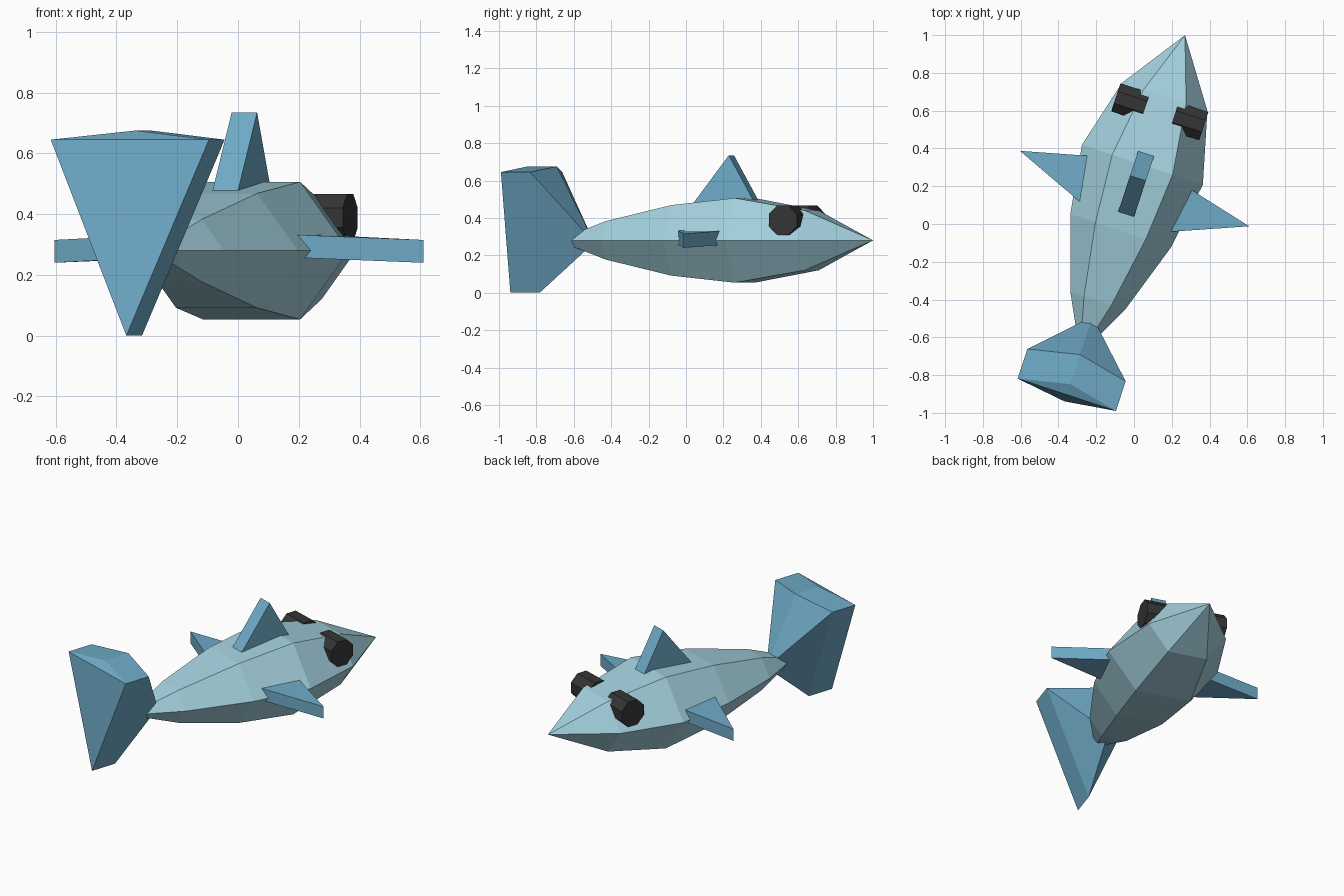
import bpy, bmesh, math
from mathutils import Matrix, Vector

if "Cube" in bpy.data.objects:
    bpy.data.objects.remove(bpy.data.objects["Cube"])

# Local frame: y runs toward the nose, x to the side; the fish is turned about z
HEADING = Matrix.Translation((-0.053, 0.0175, 0)) @ Matrix.Rotation(-math.radians(18.2), 4, 'Z')
MID_Z = 0.28


def material(name, rgb):
    m = bpy.data.materials.new(name)
    m.diffuse_color = (*rgb, 1)
    m.use_nodes = True
    m.node_tree.nodes["Principled BSDF"].inputs["Base Color"].default_value = m.diffuse_color
    return m


BODY = material("pale_blue", (0.37, 0.64, 0.73))
FIN = material("fin_blue", (0.16, 0.41, 0.58))
EYE = material("dark_grey", (0.035, 0.035, 0.035))


def make(name, verts, faces, mat):
    bm = bmesh.new()
    vs = [bm.verts.new(HEADING @ Vector(v)) for v in verts]
    for f in faces:
        bm.faces.new([vs[i] for i in f])
    bmesh.ops.recalc_face_normals(bm, faces=bm.faces[:])
    mesh = bpy.data.meshes.new(name)
    bm.to_mesh(mesh)
    bm.free()
    mesh.materials.append(mat)
    ob = bpy.data.objects.new(name, mesh)
    bpy.context.collection.objects.link(ob)
    return ob


def prism(name, outline, offset, mat):
    """Solid made by sweeping a closed outline along an offset."""
    n = len(outline)
    off = Vector(offset)
    verts = [Vector(p) for p in outline] + [Vector(p) + off for p in outline]
    faces = [list(range(n)), list(range(n, 2 * n))]
    faces += [(i, (i + 1) % n, n + (i + 1) % n, n + i) for i in range(n)]
    return make(name, verts, faces, mat)


# Body: six-sided rings (position, half width) closed by points at both ends
rings = [(-0.445, 0.153), (-0.055, 0.281), (0.312, 0.337), (0.69, 0.238)]
verts = [(0, -0.744, MID_Z)]
for y, w in rings:
    for k in range(6):
        a = k * math.pi / 3
        verts.append((w * math.cos(a), y, MID_Z + 0.775 * w * math.sin(a)))
verts.append((0, 1.034, MID_Z))
last = len(verts) - 1
faces = []
for k in range(6):
    j = (k + 1) % 6
    faces.append((0, 1 + k, 1 + j))
    for r in range(len(rings) - 1):
        b = 1 + 6 * r
        faces.append((b + k, b + j, b + 6 + j, b + 6 + k))
    faces.append((last - 6 + k, last - 6 + j, last))
make("body", verts, faces, BODY)

# Dorsal fin
prism("dorsal_fin", [(-0.044, 0.030, 0.47), (-0.044, 0.385, 0.475), (-0.044, 0.237, 0.735)],
      (0.088, 0, 0), FIN)

# Side fins and eyes, mirrored
for s, side in ((1, "right"), (-1, "left")):
    prism("side_fin_" + side,
          [(s * 0.639, 0.179, 0.24), (s * 0.2, 0.289, 0.259), (s * 0.2, 0.0, 0.259)],
          (0, 0, 0.075), FIN)
    eye = [(s * 0.08, 0.607 + 0.085 * math.cos(a), 0.388 + 0.085 * math.sin(a))
           for a in [(k + 0.5) * math.pi / 4 for k in range(8)]]
    prism("eye_" + side, eye, (s * 0.165, 0, 0), EYE)

# Tail fin: bent top, pointed foot, front drawn forward to a neck inside the body
back = (0, -0.165, 0)
front = [(-0.274, -0.805, 0.645), (0, -0.746, 0.675), (0.274, -0.805, 0.645), (0, -0.842, 0)]
rear = [tuple(Vector(p) + Vector(back)) for p in front]
make("tail_fin", front + rear + [(0, -0.535, 0.268)],
     [(i, (i + 1) % 4, 4 + (i + 1) % 4, 4 + i) for i in range(4)]
     + [(i, (i + 1) % 4, 8) for i in range(4)]
     + [(4, 5, 6), (4, 6, 7)], FIN)
